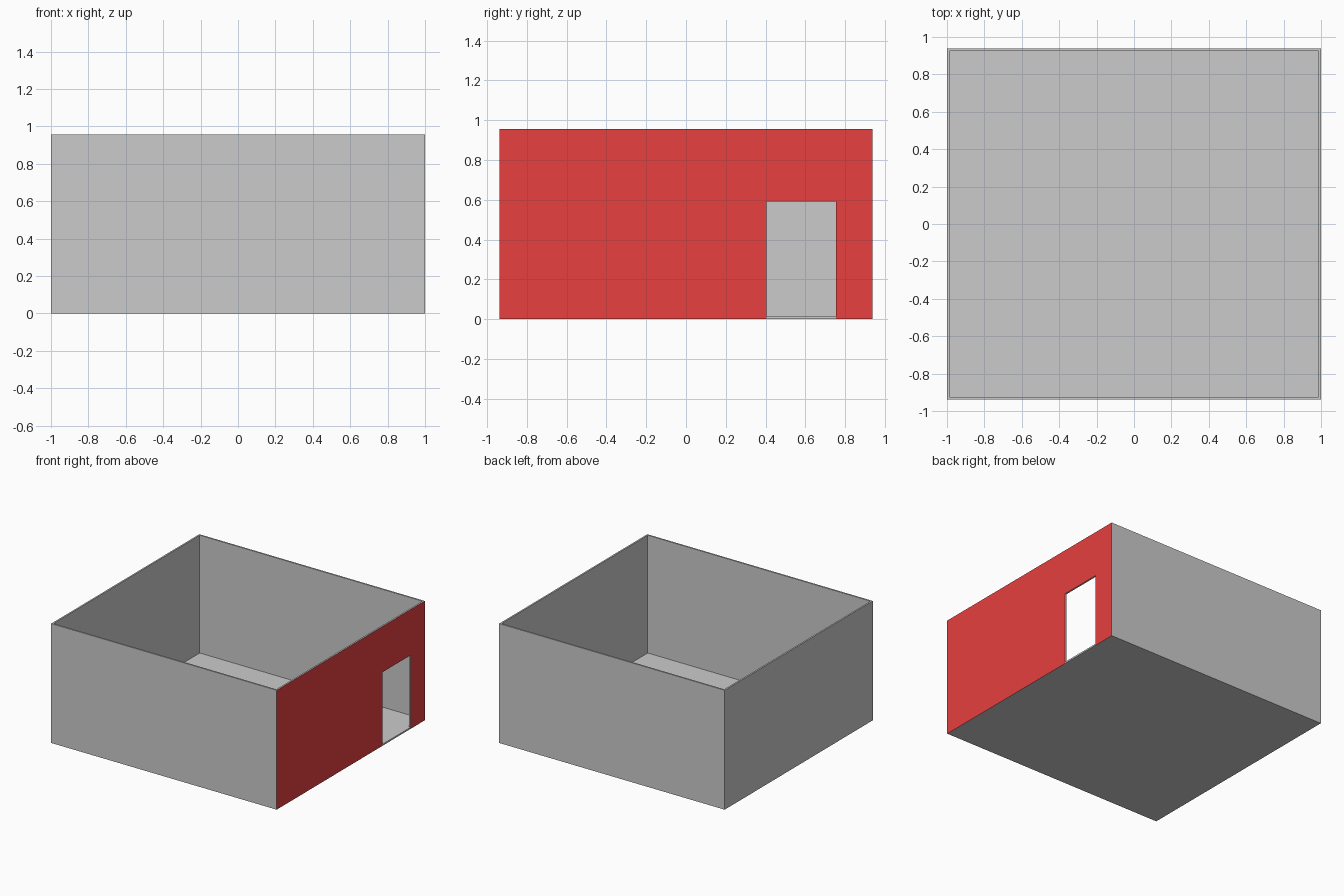
import bpy, bmesh
from mathutils import Vector

if "Cube" in bpy.data.objects:
    bpy.data.objects.remove(bpy.data.objects["Cube"])

X, Y, H, T = 1.0, 0.938, 0.957, 0.013      # half width, half depth, height, thickness
D0, D1, DH = 0.405, 0.755, 0.59            # doorway sides and height
XI, YI = X - T, Y - T


def prism(name, points, direction, end_material=None):
    """Extrude a flat profile; optionally colour the far +x face."""
    bm = bmesh.new()
    face = bm.faces.new([bm.verts.new(p) for p in points])
    new = bmesh.ops.extrude_face_region(bm, geom=[face], use_keep_orig=True)["geom"]
    bmesh.ops.translate(bm, vec=Vector(direction),
                        verts=[g for g in new if isinstance(g, bmesh.types.BMVert)])
    bmesh.ops.recalc_face_normals(bm, faces=bm.faces)
    if end_material:
        for f in bm.faces:
            if f.calc_center_median().x > X - 1e-4:
                f.material_index = 1
    mesh = bpy.data.meshes.new(name)
    bm.to_mesh(mesh)
    bm.free()
    if end_material:
        mesh.materials.append(None)
        mesh.materials.append(end_material)
    obj = bpy.data.objects.new(name, mesh)
    bpy.context.collection.objects.link(obj)
    return obj


red = bpy.data.materials.new("red_paint")
red.diffuse_color = (0.8, 0.05, 0.05, 1)
red.use_nodes = True
red.node_tree.nodes["Principled BSDF"].inputs["Base Color"].default_value = red.diffuse_color

# Front, left and back walls as one C-shaped plan
plan = [(XI, -Y), (-X, -Y), (-X, Y), (XI, Y), (XI, YI), (-XI, YI), (-XI, -YI), (XI, -YI)]
prism("plain_walls", [(x, y, 0) for x, y in plan], (0, 0, H))

# Right wall with doorway, painted on its outer face only
door_profile = [(-Y, 0), (D0, 0), (D0, DH), (D1, DH), (D1, 0), (Y, 0), (Y, H), (-Y, H)]
prism("door_wall", [(XI, y, z) for y, z in door_profile], (T, 0, 0), red)

# Floor with a sill tongue reaching through the doorway
floor = [(-XI, -YI), (XI, -YI), (XI, D0), (X, D0), (X, D1), (XI, D1), (XI, YI), (-XI, YI)]
prism("floor", [(x, y, 0) for x, y in floor], (0, 0, T))
